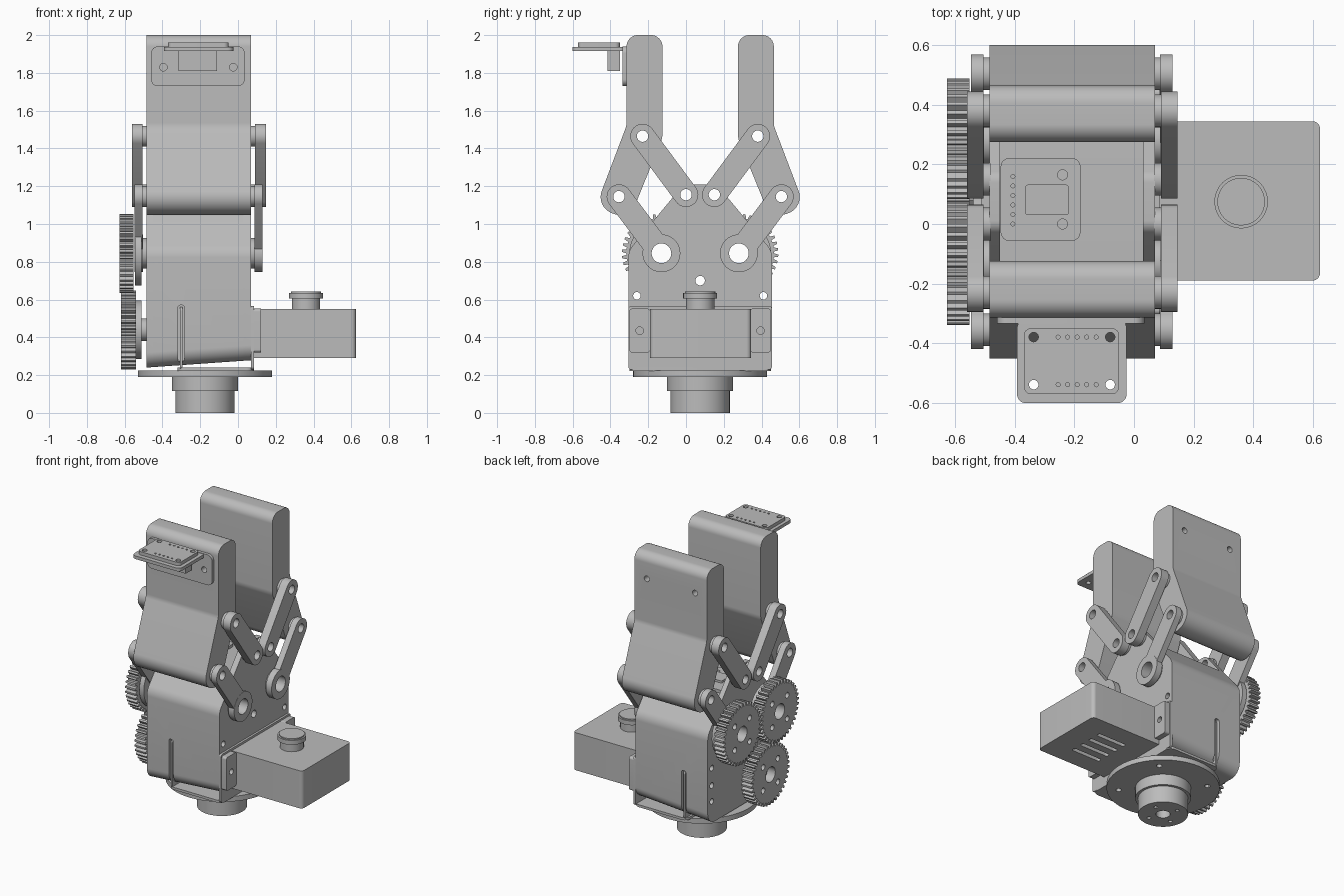
import bpy, bmesh, math
from mathutils import Vector

if "Cube" in bpy.data.objects:
    bpy.data.objects.remove(bpy.data.objects["Cube"])

grey = bpy.data.materials.new("plain_grey")
grey.use_nodes = True
colour = (0.5, 0.5, 0.5, 1)
grey.diffuse_color = colour
grey.node_tree.nodes["Principled BSDF"].inputs["Base Color"].default_value = colour

MID = 0.075            # y of the symmetry plane of the mechanism
WIDE = (-0.485, 0.07)  # x range of body and jaws
AXES = {"X": lambda u, v, w: (w, u, v),
        "Y": lambda u, v, w: (u, w, v),
        "Z": lambda u, v, w: (u, v, w)}
parts = []


def circle(u, v, r, n=32):
    return [(u + r * math.cos(i * math.tau / n), v + r * math.sin(i * math.tau / n)) for i in range(n)]


def rounded(points, steps=8):
    """Polygon of (u, v, radius) corners with filleted corners."""
    out = []
    for i, (u, v, r) in enumerate(points):
        p = Vector((u, v))
        if not r:
            out.append((u, v))
            continue
        a = (Vector(points[i - 1][:2]) - p).normalized()
        b = (Vector(points[(i + 1) % len(points)][:2]) - p).normalized()
        half = a.angle(b) / 2
        c = p + (a + b).normalized() * r / math.sin(half)
        s, e = p + a * r / math.tan(half) - c, p + b * r / math.tan(half) - c
        out += [tuple(c + s.lerp(e, k / steps).normalized() * r) for k in range(steps + 1)]
    return out


def rect(u0, u1, v0, v1, r=0):
    return rounded([(u0, v0, r), (u1, v0, r), (u1, v1, r), (u0, v1, r)])


def prism(name, axis, w0, w1, outline, *holes):
    """Extrude an outline with holes along an axis from w0 to w1."""
    curve = bpy.data.curves.new(name, "CURVE")
    curve.dimensions, curve.fill_mode = "2D", "BOTH"
    curve.extrude = (w1 - w0) / 2
    for loop in (outline,) + holes:
        spline = curve.splines.new("POLY")
        spline.points.add(len(loop) - 1)
        for point, (u, v) in zip(spline.points, loop):
            point.co = (u, v, 0, 1)
        spline.use_cyclic_u = True
    temp = bpy.data.objects.new("temp", curve)
    bpy.context.collection.objects.link(temp)
    graph = bpy.context.evaluated_depsgraph_get()
    mesh = bpy.data.meshes.new_from_object(temp.evaluated_get(graph))
    bpy.data.objects.remove(temp)
    bm = bmesh.new()
    bm.from_mesh(mesh)
    for vert in bm.verts:
        vert.co = AXES[axis](vert.co.x, vert.co.y, vert.co.z + (w0 + w1) / 2)
    bmesh.ops.remove_doubles(bm, verts=bm.verts, dist=1e-5)
    bmesh.ops.recalc_face_normals(bm, faces=bm.faces)
    bm.to_mesh(mesh)
    bm.free()
    mesh.name = name
    mesh.materials.clear()
    mesh.materials.append(grey)
    obj = bpy.data.objects.new(name, mesh)
    bpy.context.collection.objects.link(obj)
    parts.append(obj)
    return obj


def cut(obj, cutter):
    mod = obj.modifiers.new("cut", "BOOLEAN")
    mod.operation, mod.solver, mod.object = "DIFFERENCE", "EXACT", cutter
    graph = bpy.context.evaluated_depsgraph_get()
    mesh = bpy.data.meshes.new_from_object(obj.evaluated_get(graph))
    obj.modifiers.clear()
    obj.data = mesh
    parts.remove(cutter)
    bpy.data.objects.remove(cutter)


def flip(y, side):
    return y if side < 0 else 2 * MID - y


def capsule(a, b, r, n=16):
    base = math.atan2(b[1] - a[1], b[0] - a[0])
    pts = []
    for (u, v), start in ((a, base + math.pi / 2), (b, base - math.pi / 2)):
        pts += [(u + r * math.cos(start + math.pi * i / n), v + r * math.sin(start + math.pi * i / n))
                for i in range(n + 1)]
    return pts


# Turntable base
BX = -0.175
bolts = [circle(BX + 0.1 * math.cos(a), MID + 0.1 * math.sin(a), 0.013, 12)
         for a in (math.pi * k / 2 + 0.4 for k in range(4))]
rim = [circle(BX + 0.28 * math.cos(a), MID + 0.28 * math.sin(a), 0.018, 12)
       for a in (math.pi * (k / 2 + 0.25) for k in range(4))]
prism("base_spindle", "Z", 0, 0.12, circle(BX, MID, 0.157, 48), circle(BX, MID, 0.045), *bolts)
prism("base_hub", "Z", 0.115, 0.195, circle(BX, MID, 0.175, 48))
prism("base_flange", "Z", 0.19, 0.225, circle(BX, MID, 0.355, 64), *rim)

# Body: core block between two taller side plates, with pivot holes
low_holes = [circle(MID, 0.7, 0.025)]
top_holes = []
for s in (-1, 1):
    low_holes.append(circle(flip(-0.13, s), 0.845, 0.052))
    low_holes += [circle(flip(-0.26, s), z, 0.02, 16) for z in (0.62, 0.5, 0.39)]
    top_holes.append(circle(flip(0, s), 1.155, 0.03))
foot = [(-0.305, 0.24, 0.08), (0.455, 0.24, 0.08), (0.455, 0.858, 0.1)]
core = prism("body_core", "X", -0.45, 0.03, rounded(
    foot + [(0.295, 1.05, 0.02), (-0.145, 1.05, 0.02), (-0.305, 0.858, 0.1)]), *low_holes)
for y in (-0.33, 0.43):
    cut(core, prism("slot_cutter", "Y", y, y + 0.05, rect(-0.317, -0.283, 0.2, 0.57, 0.012)))
plate = rounded(foot + [(0.162, 1.21, 0.05), (-0.012, 1.21, 0.05), (-0.305, 0.858, 0.1)])
shells = [core] + [prism(side + "_body_plate", "X", x, x + w, plate, *low_holes, *top_holes)
                   for side, x, w in (("right", -0.485, 0.035), ("left", 0.03, 0.04))]
for obj in shells:  # sloping underside
    for vert in obj.data.vertices:
        if vert.co.z < 0.35:
            vert.co.z += 0.07 * (vert.co.x + 0.485)

# Mounting bracket under and beside the body
prism("bracket_floor", "Z", 0.223, 0.24, rect(-0.32, 0.085, -0.3, 0.45, 0.04))
prism("bracket_tongue", "X", -0.306, -0.294, rect(-0.298, 0.448, 0.23, 0.56, 0.02))
prism("bracket_wall", "X", 0.068, 0.085, rect(-0.305, 0.455, 0.23, 0.565, 0.015))

# Control box with vents, ears and push button
slots = [rect(0.24, 0.46, y, y + 0.028, 0.013) for y in (-0.06, 0.02, 0.1, 0.18)]
case = rounded([(0.085, -0.19, 0), (0.625, -0.19, 0.025), (0.625, 0.345, 0.025), (0.085, 0.345, 0)])
prism("control_box_floor", "Z", 0.29, 0.32, case, *slots)
prism("control_box", "Z", 0.32, 0.55, case)
for s in (-1, 1):
    y = sorted((flip(-0.3, s), flip(-0.19, s)))
    prism("box_ear", "X", 0.085, 0.122, rect(*y, 0.32, 0.552, 0.015), circle(flip(-0.245, s), 0.435, 0.02, 16))
prism("button_stem", "Z", 0.54, 0.61, circle(0.36, MID, 0.075))
prism("button_cap", "Z", 0.605, 0.635, circle(0.36, MID, 0.09))
prism("button_dome", "Z", 0.63, 0.643, circle(0.36, MID, 0.08))

# Jaws with bolt holes on their outer faces
for s, label in ((-1, "front"), (1, "back")):
    outline = [(-0.315, 2, 0.06), (-0.125, 2, 0.06), (-0.125, 1.455, 0.1),
               (-0.301, 1.022, 0.09), (-0.478, 1.091, 0.09), (-0.315, 1.52, 0.08)]
    high, low = (flip(-0.23, s), 1.465), (flip(-0.355, s), 1.145)
    jaw = prism(label + "_jaw", "X", *WIDE, rounded([(flip(y, s), z, r) for y, z, r in outline]),
                circle(*high, 0.03), circle(*low, 0.03))
    y = sorted((flip(-0.35, s), flip(-0.25, s)))
    for x in (-0.395, -0.025):
        cut(jaw, prism("bolt_cutter", "Y", *y, circle(x, 1.83, 0.02, 16)))
    # Parallel links, bosses and spacers on both sides
    inner, hub = (flip(0, s), 1.155), (flip(-0.13, s), 0.845)
    for side, upper, lower, gap in (("left", (0.09, 0.147), (0.088, 0.13), (0.068, 0.095)),
                                    ("right", (-0.562, -0.505), (-0.548, -0.505), (-0.51, -0.483))):
        tag = label + "_" + side
        prism(tag + "_upper_link", "X", *upper, capsule(high, inner, 0.065),
              circle(*high, 0.03), circle(*inner, 0.03))
        prism(tag + "_lower_link", "X", *lower, capsule(low, hub, 0.065),
              circle(*low, 0.03), circle(*hub, 0.052))
        prism(tag + "_link_boss", "X", lower[0] - 0.001, lower[1] + 0.001, circle(*hub, 0.1, 48), circle(*hub, 0.052))
        for pivot in (high, low, inner):
            prism(tag + "_spacer", "X", *gap, circle(*pivot, 0.055), circle(*pivot, 0.03))
        prism(tag + "_hub_spacer", "X", *gap, circle(*hub, 0.08), circle(*hub, 0.052))

# Gear train on the right side
def gear(name, y, z, x0, x1, disc, teeth=38):
    pts = []
    for i in range(teeth):
        for step, r in ((0, 0.186), (0.3, 0.186), (0.45, 0.209), (0.8, 0.209)):
            a = math.tau * (i + step) / teeth
            pts.append((y + r * math.cos(a), z + r * math.sin(a)))
    holes = [circle(y + 0.115 * math.cos(a), z + 0.115 * math.sin(a), 0.02, 16)
             for a in (math.pi * (k / 2 + 0.25) for k in range(4))]
    bore = circle(y, z, 0.052)
    prism(name, "X", x0, x1, pts, bore, *holes)
    prism(name + "_disc", "X", -0.546, -0.512, circle(y, z, disc, 48), bore)


gear("front_gear", -0.13, 0.845, -0.628, -0.552, 0.17)
gear("back_gear", 0.28, 0.845, -0.628, -0.552, 0.17)
gear("drive_gear", -0.04, 0.44, -0.62, -0.54, 0.155)
prism("drive_shaft", "X", -0.56, -0.48, circle(-0.04, 0.44, 0.06))

# Sensor shelf on the front jaw
prism("shelf_back", "Y", -0.335, -0.313, rect(-0.46, 0.035, 1.73, 1.94, 0.035),
      *[circle(x, 1.83, 0.02, 16) for x in (-0.395, -0.025)])
corners = [circle(x, y, 0.016, 16) for x in (-0.337, -0.08) for y in (-0.38, -0.54)]
pins = [circle(-0.255 + 0.032 * k, y, 0.007, 8) for k in range(5) for y in (-0.38, -0.54)]
prism("shelf", "Z", 1.915, 1.937, rect(-0.393, -0.025, -0.602, -0.32, 0.03), *corners)
prism("shelf_board", "Z", 1.937, 1.96, rect(-0.37, -0.05, -0.572, -0.35, 0.025), *corners, *pins)
prism("shelf_connector", "Z", 1.81, 1.92, rect(-0.315, -0.11, -0.415, -0.35))

# Display board on top of the body
prism("display_board", "Z", 1.045, 1.07, rect(-0.448, -0.18, -0.057, 0.222, 0.03),
      *[circle(-0.24, y, 0.017, 16) for y in (0, 0.165)],
      *[circle(-0.407, -0.0 + 0.032 * k, 0.007, 8) for k in range(6)])
prism("display_screen", "Z", 1.065, 1.085, rect(-0.365, -0.22, 0.03, 0.132, 0.008))

# Smooth curved walls, keep crisp edges
bpy.ops.object.select_all(action="DESELECT")
for obj in parts:
    obj.select_set(True)
bpy.context.view_layer.objects.active = parts[0]
bpy.ops.object.shade_smooth_by_angle(angle=math.radians(30))
